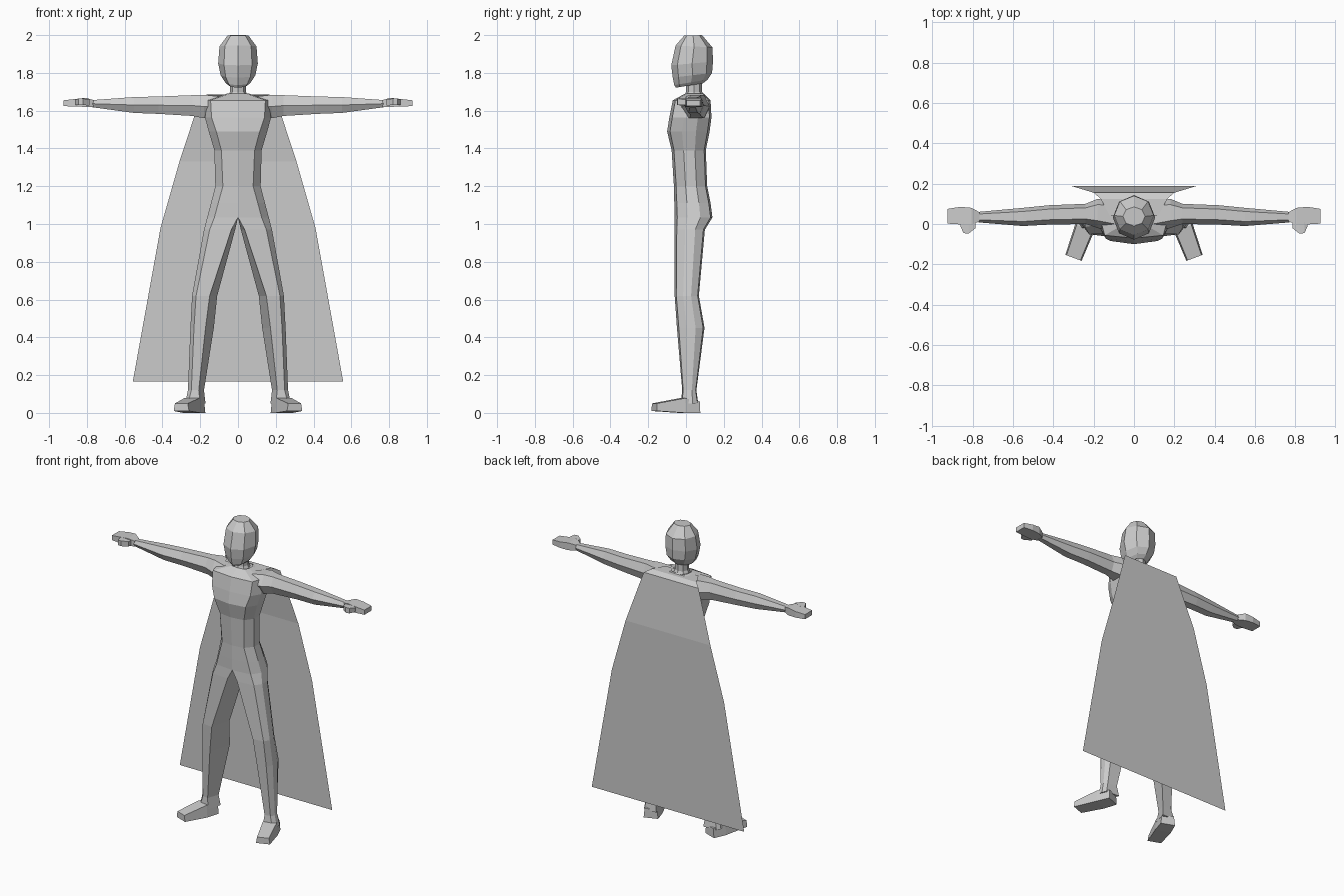
import bpy, bmesh, math
from mathutils import Vector

if "Cube" in bpy.data.objects:
    bpy.data.objects.remove(bpy.data.objects["Cube"])

grey = bpy.data.materials.new("plain_grey")
grey.diffuse_color = (0.6, 0.6, 0.6, 1)
grey.use_nodes = True
grey.node_tree.nodes["Principled BSDF"].inputs["Base Color"].default_value = grey.diffuse_color


def loft(name, rings, caps=True, closed=True, mirror=False, open_until=0):
    """Skin equal-length rings; the last side of the first open_until bands is left out."""
    bm = bmesh.new()
    vs = [[bm.verts.new(p) for p in r] for r in rings]
    n = len(rings[0])
    for k, (a, b) in enumerate(zip(vs, vs[1:])):
        for i in range(n if closed and k >= open_until else n - 1):
            j = (i + 1) % n
            bm.faces.new((a[i], a[j], b[j], b[i]))
    if caps:
        if not open_until:
            bm.faces.new(vs[0])
        bm.faces.new(vs[-1])
    bmesh.ops.recalc_face_normals(bm, faces=bm.faces)
    me = bpy.data.meshes.new(name)
    bm.to_mesh(me)
    bm.free()
    me.materials.append(grey)
    ob = bpy.data.objects.new(name, me)
    bpy.context.collection.objects.link(ob)
    if mirror:
        m = ob.modifiers.new("mirror", 'MIRROR')
        m.use_clip = True
        m.merge_threshold = 0.001
    return ob


# Torso and legs: one half from shoulders to ankle, mirrored
# z, inner front x, inner back x, panel x, outer x, front y, back y
body = [
    (1.690, 0, 0, .045, .06, -.005, .095),
    (1.655, 0, 0, .145, .160, -.070, .13),
    (1.565, 0, 0, .140, .175, -.088, .135),
    (1.490, 0, 0, .115, .155, -.100, .125),
    (1.390, 0, 0, .088, .125, -.076, .105),
    (1.200, 0, 0, .080, .120, -.064, .112),
    (1.110, 0, 0, .105, .143, -.062, .130),
    (1.035, 0, 0, .125, .163, -.060, .140),
    (0.970, .035, .015, .150, .180, -.060, .100),
    (0.620, .150, .110, .222, .243, -.060, .068),
    (0.450, .172, .128, .233, .252, -.048, .098),
    (0.120, .208, .180, .247, .265, -.020, .055),
    (0.050, .200, .172, .265, .280, -.028, .065),
]
rings = []
for z, xf, xb, xp, xo, yf, yb in body:
    d = yb - yf
    rings.append([(xf, yf, z), (xp, yf + .07 * d, z), (xo, yf + .35 * d, z),
                  (xo, yf + .68 * d, z), (xp, yb - .05 * d, z), (xb, yb, z)])
loft("body_and_legs", rings, mirror=True, open_until=7)

# Feet: splayed outwards
heel, toe = Vector((.215, .06, 0)), Vector((.300, -.168, 0))
along = (toe - heel).normalized()
side = Vector((-along.y, along.x, 0))
foot = []
for t, w, lo, hi in [(0, .045, 0, .06), (.085, .05, 0, .078), (.243, .043, .01, .05)]:
    c = heel + along * t
    foot.append([c + side * s * w * k + Vector((0, 0, z))
                 for s, k, z in [(-1, 1, lo), (1, 1, lo), (1, .85, hi), (-1, .85, hi)]])
loft("foot", foot, mirror=True)

# Arms: six-sided sections along x
arm = []
for x, y0, y1, z0, z1 in [(.10, -.04, .125, 1.56, 1.675), (.18, -.02, .125, 1.56, 1.684),
                          (.24, .0, .10, 1.572, 1.682), (.42, -.003, .093, 1.583, 1.675),
                          (.55, -.01, .08, 1.588, 1.672), (.77, .008, .06, 1.618, 1.656)]:
    y = lambda f: y0 + f * (y1 - y0)
    zm = (z0 + z1) / 2
    arm.append([(x, y0, zm), (x, y(.25), z1), (x, y(.8), z1),
                (x, y1, zm), (x, y(.8), z0), (x, y(.25), z0)])
loft("arm", arm, mirror=True)


def box_sections(name, sections):
    """Rectangular sections along x: x, y low, y high, z low, z high."""
    loft(name, [[(x, a, c), (x, b, c), (x, b, d), (x, a, d)]
                for x, a, b, c, d in sections], mirror=True)


# Hands and thumbs
box_sections("hand", [(.765, .012, .058, 1.62, 1.656), (.805, -.002, .08, 1.62, 1.668),
                      (.86, -.002, .085, 1.622, 1.662), (.923, .002, .075, 1.624, 1.655)])
box_sections("thumb", [(.785, -.02, .02, 1.627, 1.66), (.82, -.048, .02, 1.63, 1.664),
                       (.845, -.045, .01, 1.63, 1.664), (.86, -.01, .01, 1.63, 1.658)])


def octagon(rx, y0, y1, z_front, z_back):
    """Eight points with one at the front centre, tilted from front to back."""
    pts = []
    for i in range(8):
        a = i * math.pi / 4
        f = (1 - math.cos(a)) / 2
        pts.append((rx * math.sin(a), y0 + f * (y1 - y0), z_front + f * (z_back - z_front)))
    return pts


# Head and neck
loft("head", [octagon(*r) for r in [
    (.050, -.053, .090, 1.722, 1.745), (.068, -.062, .115, 1.735, 1.765),
    (.092, -.070, .138, 1.775, 1.80), (.105, -.078, .143, 1.84, 1.86),
    (.098, -.055, .140, 1.945, 1.935), (.055, -.010, .085, 1.997, 2.0)]])
loft("neck", [octagon(*r) for r in [
    (.055, -.01, .095, 1.67, 1.68), (.042, .0, .085, 1.70, 1.70), (.042, .0, .085, 1.76, 1.76)]])

# Cape: thin sheet hanging from the shoulders
cape = [(.12, .04, 1.684), (.165, .125, 1.685), (.20, .155, 1.665),
        (.31, .188, 1.33), (.41, .188, .98), (.557, .188, .165)]
loft("cape", [[(x, y, z), (-x, y, z)] for x, y, z in cape], caps=False, closed=False)
